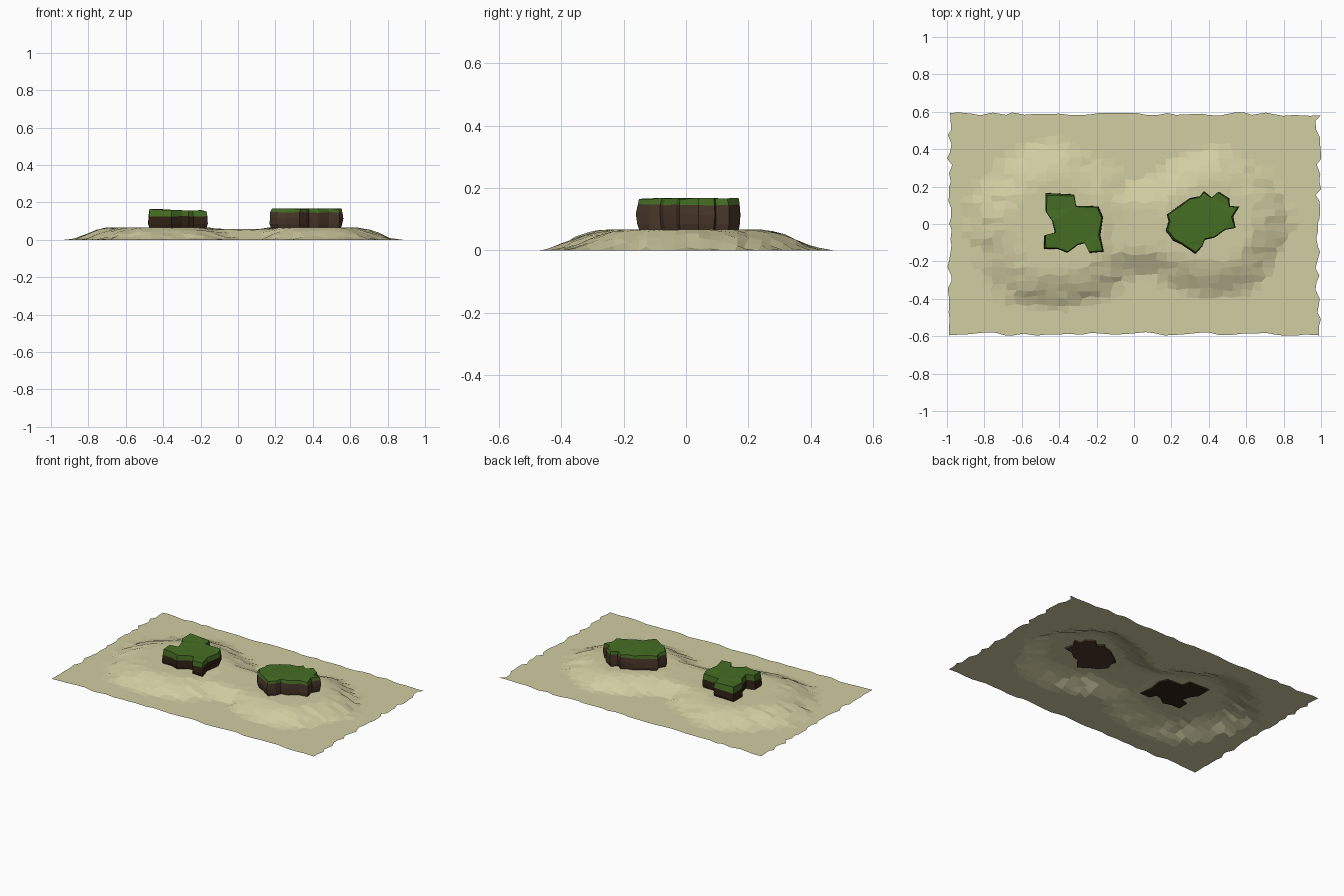
import bpy, bmesh, math, random

if "Cube" in bpy.data.objects:
    bpy.data.objects.remove(bpy.data.objects["Cube"])

random.seed(7)


def mat(name, rgb):
    m = bpy.data.materials.new(name)
    m.diffuse_color = (*rgb, 1.0)
    m.use_nodes = True
    m.node_tree.nodes["Principled BSDF"].inputs["Base Color"].default_value = m.diffuse_color
    return m


SAND = mat("sand", (0.64, 0.61, 0.36))
GRASS = mat("grass", (0.06, 0.155, 0.017))
EARTH = mat("brown_earth", (0.068, 0.038, 0.023))
DARK = mat("dark_earth", (0.030, 0.016, 0.007))


def finish(bm, name, mats):
    me = bpy.data.meshes.new(name)
    bm.to_mesh(me)
    bm.free()
    for m in mats:
        me.materials.append(m)
    ob = bpy.data.objects.new(name, me)
    bpy.context.collection.objects.link(ob)
    return ob


# Sand sheet with two flat-topped dunes joined by a saddle
def dune(x, y):
    def mound(cx, cy, rx, ry, soft):
        a = math.atan2(y - cy, x - cx)
        d = math.hypot((x - cx) / rx, (y - cy) / ry)
        d += 0.03 * math.sin(5 * a + cx * 9) + random.uniform(-0.03, 0.03)
        t = max(0.0, min(1.0, (1 - d) / soft))
        return t * (1.45 - 0.45 * t)
    saddle = 0.0
    if abs(x) < 0.3:
        t = min(1.0, max(0.0, (0.25 - abs(y + 0.02)) / 0.12))
        saddle = 0.85 * t
    h = max(mound(-0.42, -0.015, 0.45, 0.44, 0.42),
            mound(0.41, 0.01, 0.40, 0.39, 0.42), saddle)
    return 0.067 * min(1.0, h)


NX, NY = 34, 30
bm = bmesh.new()
grid = []
for j in range(NY + 1):
    row = []
    for i in range(NX + 1):
        x, y = -0.985 + 1.97 * i / NX, -0.588 + 1.176 * j / NY
        x += random.uniform(-0.015, 0.015)
        y += random.uniform(-0.010, 0.010)
        row.append(bm.verts.new((x, y, dune(x, y))))
    grid.append(row)
for j in range(NY):
    for i in range(NX):
        bm.faces.new((grid[j][i], grid[j][i + 1],
                      grid[j + 1][i + 1], grid[j + 1][i]))
finish(bm, "sand_dunes", [SAND])


# Rocky mesa: stacked rings of one outline, earth sides and a grass cap
def mesa(name, outline, rings, tilt, earth):
    cx = sum(p[0] for p in outline) / len(outline)
    cy = sum(p[1] for p in outline) / len(outline)
    bm = bmesh.new()
    loops = []
    for z, s, _ in rings:
        loop = []
        for x, y in outline:
            k = s + random.uniform(-0.015, 0.015)
            dz = 0.0 if z < 0.1 else random.uniform(-0.003, 0.003)
            if z > 0.14:
                dz += tilt * (x - cx)
            loop.append(bm.verts.new((cx + (x - cx) * k,
                                      cy + (y - cy) * k, z + dz)))
        loops.append(loop)
    n = len(outline)
    for r in range(len(loops) - 1):
        a, b = loops[r], loops[r + 1]
        for i in range(n):
            f = bm.faces.new((a[i], a[(i + 1) % n], b[(i + 1) % n], b[i]))
            f.material_index = rings[r][2]
    bm.faces.new(loops[0])
    top = bm.faces.new(loops[-1])
    top.material_index = 1
    bmesh.ops.recalc_face_normals(bm, faces=bm.faces[:])
    bmesh.ops.triangulate(bm, faces=[top])
    return finish(bm, name, [earth, GRASS])


left = [(-.47, .16), (-.32, .155), (-.31, .095), (-.195, .09), (-.17, .035),
        (-.185, -.06), (-.165, -.145), (-.24, -.15), (-.265, -.1),
        (-.30, -.11), (-.355, -.15), (-.41, -.13), (-.475, -.13),
        (-.475, -.06), (-.42, -.045), (-.435, .015), (-.47, .065)]
right = [(.30, .135), (.35, .145), (.375, .17), (.415, .14), (.45, .17),
         (.505, .135), (.51, .095), (.555, .09), (.525, .04), (.54, -.02),
         (.485, -.03), (.43, -.07), (.38, -.08), (.365, -.115), (.33, -.155),
         (.26, -.105), (.215, -.085), (.175, -.035), (.19, .015),
         (.18, .05), (.245, .095)]

# rings: height, scale, material of the band above
mesa("left_island", left,
     [(.058, 0.98, 0), (.085, 1.03, 0), (.125, 1.02, 1), (.160, 0.98, 1)],
     -0.03, DARK)
mesa("right_island", right,
     [(.058, 0.97, 0), (.085, 1.02, 0), (.115, 1.03, 0),
      (.146, 1.01, 1), (.166, 0.98, 1)], 0.0, EARTH)
